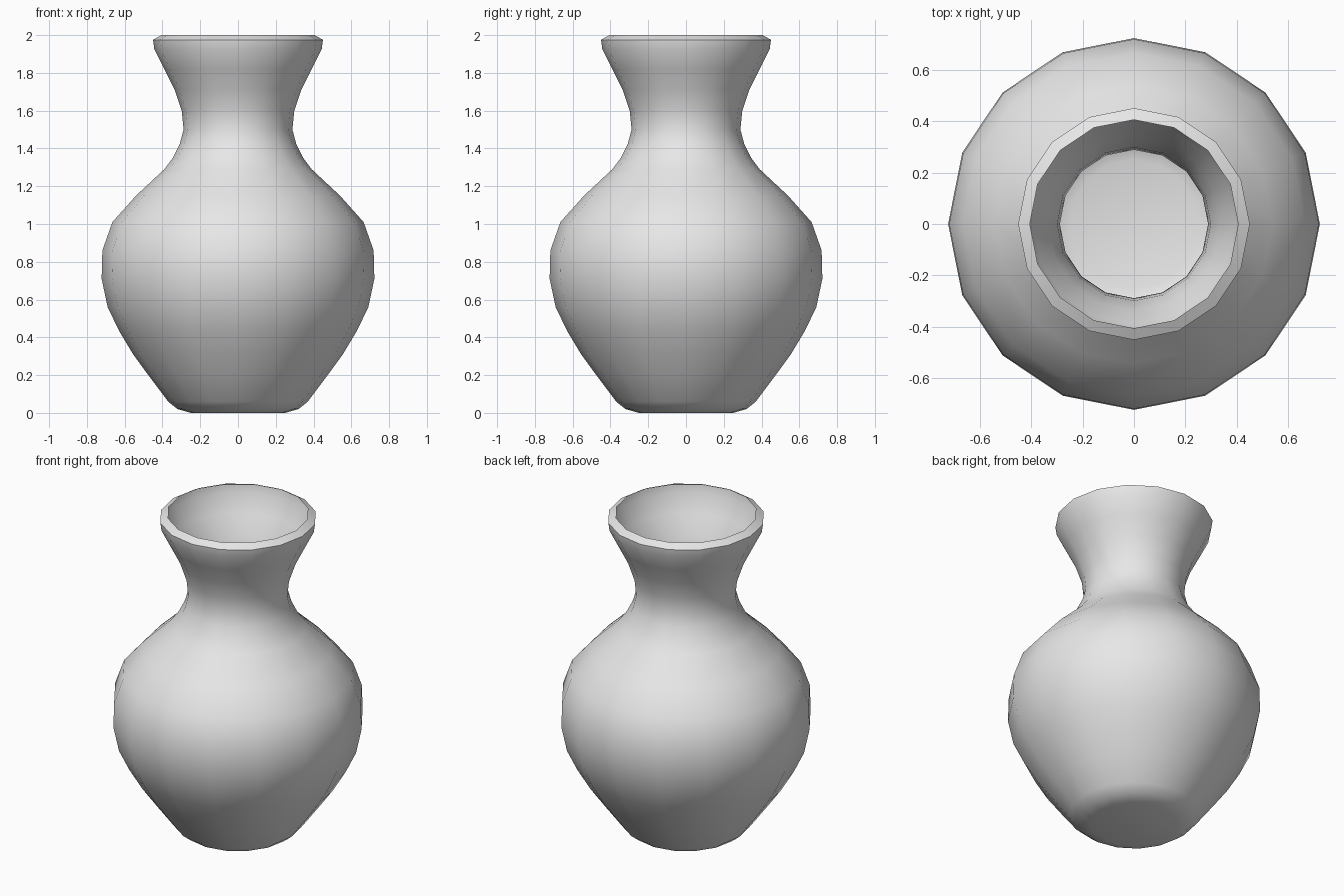
import bpy
import bmesh
import math

cube = bpy.data.objects.get("Cube")
if cube:
    bpy.data.objects.remove(cube, do_unlink=True)

SIDES = 16

# Plain grey clay
clay = bpy.data.materials.new("grey clay")
clay.use_nodes = True
clay.diffuse_color = (0.8, 0.8, 0.8, 1)
clay.node_tree.nodes["Principled BSDF"].inputs["Base Color"].default_value = (0.8, 0.8, 0.8, 1)

# Vase outline from base to lip: (radius, height)
profile = [
    (0.25, 0.0), (0.32, 0.02), (0.37, 0.06), (0.475, 0.2), (0.555, 0.31),
    (0.63, 0.435), (0.69, 0.56), (0.722, 0.71), (0.718, 0.86), (0.665, 1.01),
    (0.54, 1.15), (0.39, 1.29), (0.345, 1.35), (0.308, 1.425), (0.288, 1.5),
    (0.298, 1.6), (0.335, 1.71), (0.39, 1.82), (0.443, 1.925),
    (0.45, 1.975), (0.405, 2.0),
]

# Thin open shell: rings bridged from bottom to top
bm = bmesh.new()
rings = []
for radius, height in profile:
    ring = []
    for i in range(SIDES):
        a = math.tau * i / SIDES
        ring.append(bm.verts.new((radius * math.cos(a), radius * math.sin(a), height)))
    rings.append(ring)
for low, high in zip(rings, rings[1:]):
    for i in range(SIDES):
        j = (i + 1) % SIDES
        bm.faces.new((low[i], low[j], high[j], high[i]))

# Flat base, which is also the floor inside
bm.faces.new(rings[0][::-1])

for face in bm.faces:
    face.smooth = True

# Crisp edge below the bevelled lip
bm.edges.ensure_lookup_table()
lip = set(rings[-2])
for edge in bm.edges:
    if edge.verts[0] in lip and edge.verts[1] in lip:
        edge.smooth = False

mesh = bpy.data.meshes.new("vase")
bm.to_mesh(mesh)
bm.free()
mesh.materials.append(clay)
vase = bpy.data.objects.new("vase", mesh)
bpy.context.collection.objects.link(vase)
